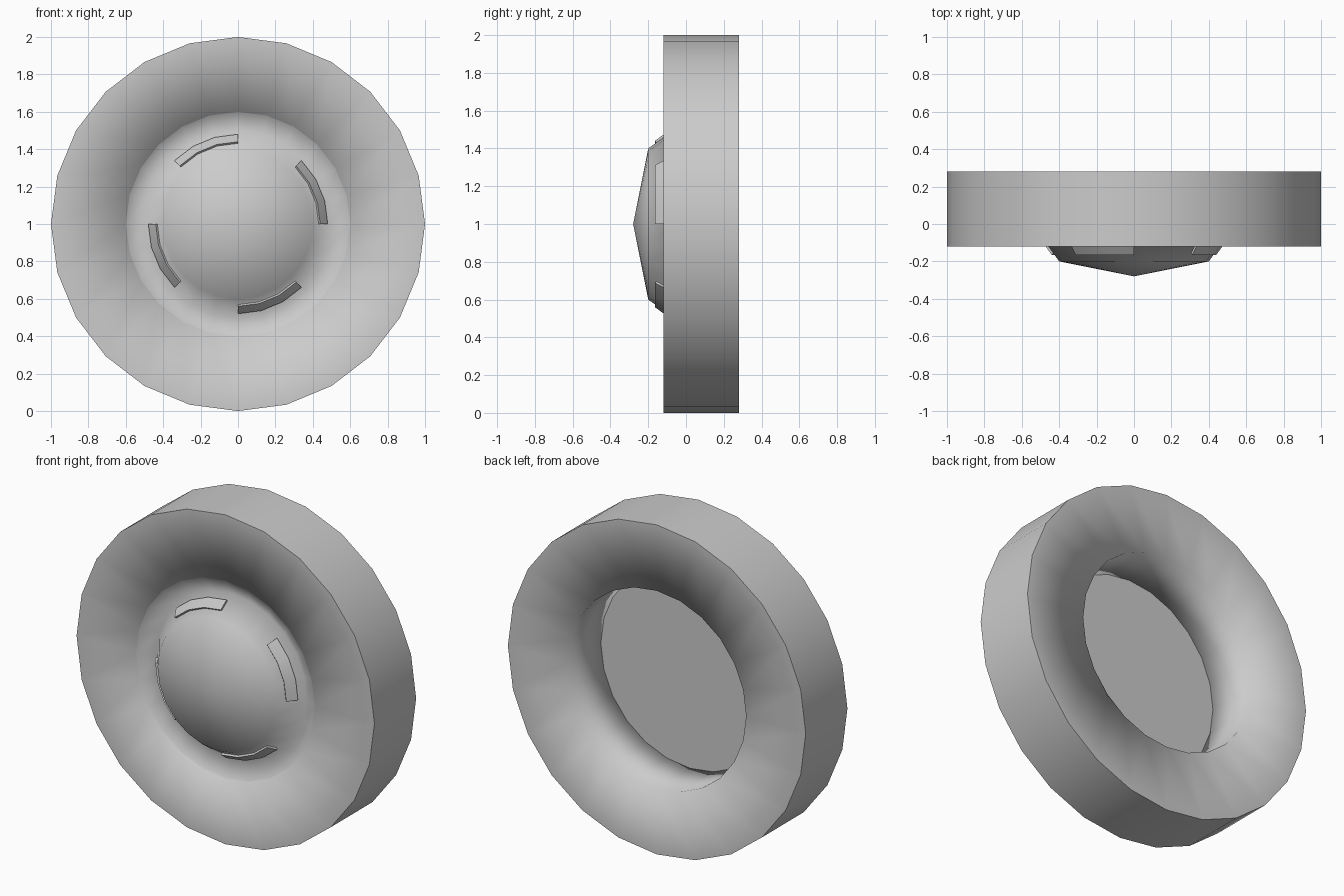
import bpy, bmesh
from math import sin, cos, radians
from mathutils import Vector

cube = bpy.data.objects.get("Cube")
if cube:
    bpy.data.objects.remove(cube)

SIDES = 24
AXIS_Z = 1.0

grey = bpy.data.materials.new("plain_grey")
grey.use_nodes = True
colour = (0.6, 0.6, 0.6, 1)
grey.diffuse_color = colour
grey.node_tree.nodes["Principled BSDF"].inputs["Base Color"].default_value = colour


def polar(radius, y, degrees):
    a = radians(degrees)
    return Vector((radius * cos(a), y, AXIS_Z + radius * sin(a)))


def finish(name, bm):
    bmesh.ops.recalc_face_normals(bm, faces=bm.faces)
    mesh = bpy.data.meshes.new(name)
    bm.to_mesh(mesh)
    bm.free()
    mesh.materials.append(grey)
    obj = bpy.data.objects.new(name, mesh)
    bpy.context.collection.objects.link(obj)
    return obj


def lathe(name, profile, sharp, closed):
    """Spin (radius, y) points around the axle; sharp lists creased rings."""
    bm = bmesh.new()
    rings = []
    for r, y in profile:
        if r == 0:
            rings.append([bm.verts.new(polar(0, y, 0))] * SIDES)
        else:
            rings.append([bm.verts.new(polar(r, y, 360 * i / SIDES)) for i in range(SIDES)])
    pairs = list(zip(rings, rings[1:]))
    if closed:
        pairs.append((rings[-1], rings[0]))
    for a, b in pairs:
        for i in range(SIDES):
            j = (i + 1) % SIDES
            corners = list(dict.fromkeys((a[i], a[j], b[j], b[i])))
            bm.faces.new(corners).smooth = True
    for k in sharp:
        for i in range(SIDES):
            bm.edges.get((rings[k][i], rings[k][(i + 1) % SIDES])).smooth = False
    return finish(name, bm)


# Tyre: square-section tube, creased only along the tread edges
lathe("tyre", [(1, -0.12), (1, 0.28), (0.6, 0.28), (0.6, -0.12)], sharp=(0, 1), closed=True)

# Wheel: domed cap, sunken rim groove and flat back
lathe("wheel_hub",
      [(0, -0.28), (0.4, -0.2), (0.5, -0.06), (0.6, -0.12), (0.6, -0.04), (0, -0.04)],
      sharp=(3, 4), closed=False)

# Four curved raised plates on the slope of the cap
STRIP = [(0.44, -0.165), (0.48, -0.11), (0.46, -0.09), (0.42, -0.145)]
for n in range(4):
    bm = bmesh.new()
    sections = [[bm.verts.new(polar(r, y, 90 * n + 15 * s)) for r, y in STRIP] for s in range(4)]
    for a, b in zip(sections, sections[1:]):
        for i in range(4):
            j = (i + 1) % 4
            bm.faces.new((a[i], a[j], b[j], b[i]))
    bm.faces.new(sections[0])
    bm.faces.new(sections[-1])
    plate = finish(f"hub_plate_{n + 1}", bm)
    bpy.ops.object.select_all(action="DESELECT")
    plate.select_set(True)
    bpy.context.view_layer.objects.active = plate
    bpy.ops.object.shade_smooth_by_angle(angle=radians(30))
